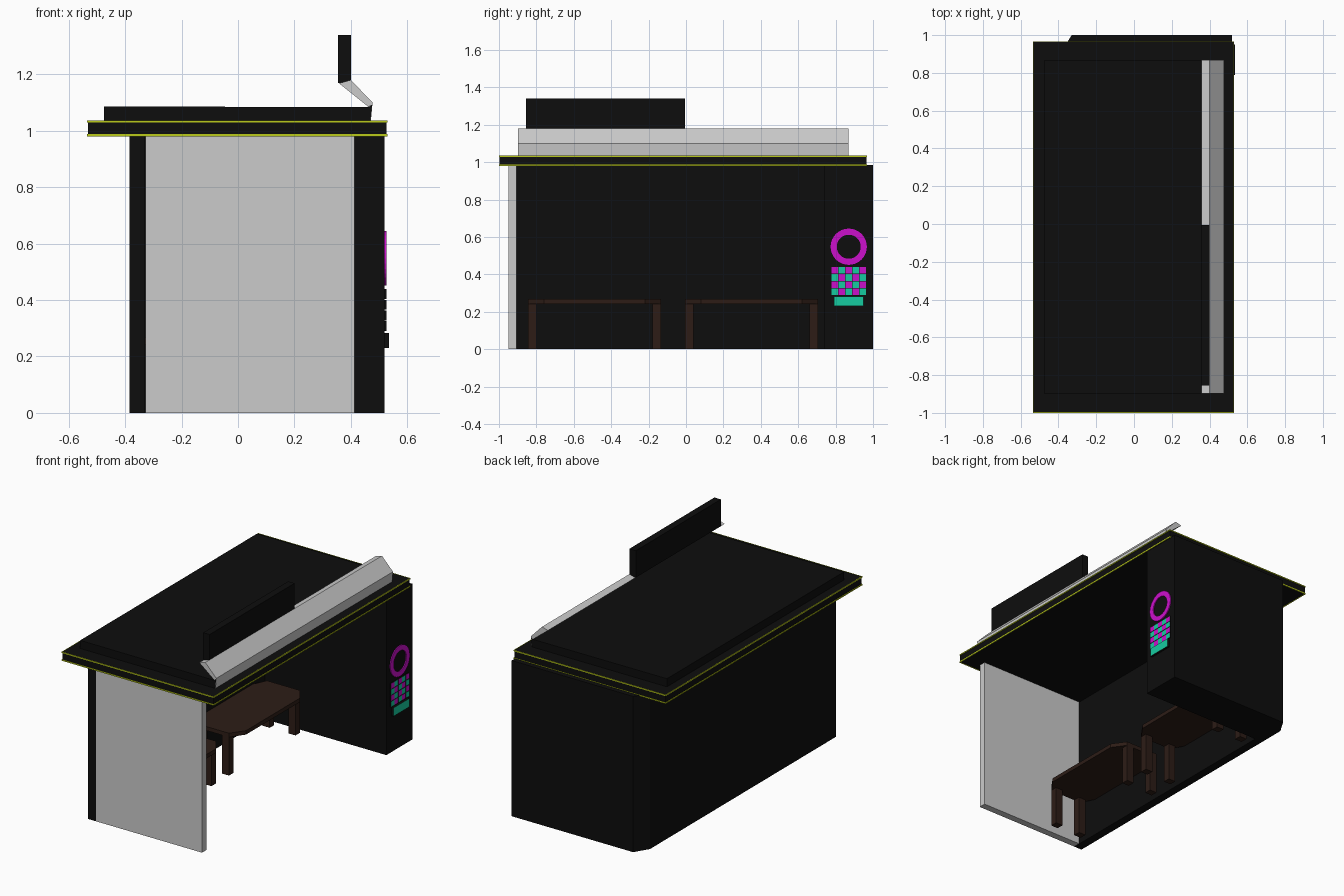
import bpy, bmesh, math
from mathutils import Vector

if "Cube" in bpy.data.objects:
    bpy.data.objects.remove(bpy.data.objects["Cube"])


def material(name, rgb):
    m = bpy.data.materials.new(name)
    m.diffuse_color = (*rgb, 1)
    m.use_nodes = True
    m.node_tree.nodes["Principled BSDF"].inputs["Base Color"].default_value = m.diffuse_color
    return m


BLACK = material("black", (0.004, 0.004, 0.004))
LIME = material("lime", (0.5, 0.6, 0.01))
BROWN = material("brown", (0.026, 0.012, 0.008))
MAGENTA = material("magenta", (0.6, 0.005, 0.6))
TEAL = material("teal", (0.008, 0.6, 0.35))


def finish(bm, name, mat):
    bmesh.ops.recalc_face_normals(bm, faces=bm.faces)
    me = bpy.data.meshes.new(name)
    bm.to_mesh(me)
    bm.free()
    ob = bpy.data.objects.new(name, me)
    bpy.context.collection.objects.link(ob)
    if mat:
        me.materials.append(mat)
    return ob


def prism(name, pts, offset, mat=None):
    """Extrude a closed polygon along an offset vector."""
    bm = bmesh.new()
    face = bm.faces.new([bm.verts.new(p) for p in pts])
    ext = bmesh.ops.extrude_face_region(bm, geom=[face], use_keep_orig=True)
    moved = [g for g in ext["geom"] if isinstance(g, bmesh.types.BMVert)]
    bmesh.ops.translate(bm, verts=moved, vec=Vector(offset))
    return finish(bm, name, mat)


def box(name, x, y, z, mat=None):
    pts = [(x[0], y[0], z[0]), (x[1], y[0], z[0]), (x[1], y[1], z[0]), (x[0], y[1], z[0])]
    return prism(name, pts, (0, 0, z[1] - z[0]), mat)


def fronted_box(name, x, y, z, mat):
    """Black box whose outer (+x) face is coloured."""
    me = box(name, x, y, z, BLACK).data
    me.materials.append(mat)
    for p in me.polygons:
        p.material_index = int(p.normal.x > .9)


# Back wall and end block share one L-shaped footprint with a cut corner
plan = [(-.385, -.95), (-.33, -.95), (-.33, .74), (.52, .74), (.52, 1), (-.33, 1), (-.385, .91)]
prism("wall_and_end_block", [(x, y, 0) for x, y in plan], (0, 0, .985), BLACK)

# Grey side panel
box("side_panel", (-.328, .413), (-.95, -.905), (0, .985))

# Roof slab, raised upper deck with a slightly leaning open side
X0, X1, Y0, Y1 = -.535, .53, -1, .967
box("roof_slab", (X0 + .003, X1 - .003), (Y0 + .003, Y1 - .003), (.983, 1.035), BLACK)
deck = [(-.475, 1.033), (.469, 1.033), (.475, 1.092), (.46, 1.084), (-.475, 1.086)]
prism("roof_deck", [(x, -.899, z) for x, z in deck], (0, 1.768, 0), BLACK)

# Lime trim frames round the lower and upper roof edges
for label, z in (("lower", (.98, .988)), ("upper", (1.029, 1.036))):
    w = .004
    box(label + "_trim_left", (X0, X0 + w), (Y0, Y1), z, LIME)
    box(label + "_trim_right", (X1 - w, X1), (Y0, Y1), z, LIME)
    box(label + "_trim_front", (X0 + w, X1 - w), (Y0, Y0 + w), z, LIME)
    box(label + "_trim_back", (X0 + w, X1 - w), (Y1 - w, Y1), z, LIME)

# Angled grey fascia along the open side, with the sign board on it
prof = [(.469, 1.034), (.471, 1.034), (.477, 1.1), (.4, 1.18), (.358, 1.168), (.462, 1.085), (.474, 1.092)]
prism("angled_fascia", [(x, -.898, z) for x, z in prof], (0, 1.766, 0))
box("sign_board", (.355, .4), (-.855, -.005), (1.17, 1.34), BLACK)

# Two benches with cut-corner seats and four legs
for i, y in enumerate((-.845, -.005)):
    L = .71
    seat = [(-.06, 0), (0, .085), (0, L - .085), (-.06, L),
            (-.29, L), (-.33, L - .085), (-.33, .085), (-.29, 0)]
    prism(f"bench_{i}_seat", [(a, y + b, .243) for a, b in seat], (0, 0, .025), BROWN)
    for j, lx in enumerate((-.29, -.11)):
        for k, ly in enumerate((y, y + L - .045)):
            box(f"bench_{i}_leg_{j}{k}", (lx, lx + .05), (ly, ly + .045), (0, .243), BROWN)

# Ring on the end block
bm = bmesh.new()
N = 32
loops = []
for x, r in ((.518, .097), (.526, .097), (.526, .064), (.518, .064)):
    loops.append([bm.verts.new((x, .87 + r * math.cos(2 * math.pi * i / N),
                                .548 + r * math.sin(2 * math.pi * i / N))) for i in range(N)])
for a, b in zip(loops, loops[1:] + loops[:1]):
    for i in range(N):
        j = (i + 1) % N
        bm.faces.new((a[i], a[j], b[j], b[i]))
finish(bm, "wall_ring", MAGENTA)

# Coloured tiles and ledge beneath the ring
for r in range(4):
    for c in range(5):
        y, z = .778 + c * .0375, .29 + r * .038
        fronted_box(f"tile_{r}{c}", (.518, .526), (y, y + .0345), (z, z + .035),
                    MAGENTA if (r + c) % 2 else TEAL)
fronted_box("wall_ledge", (.518, .535), (.79, .95), (.23, .283), TEAL)
